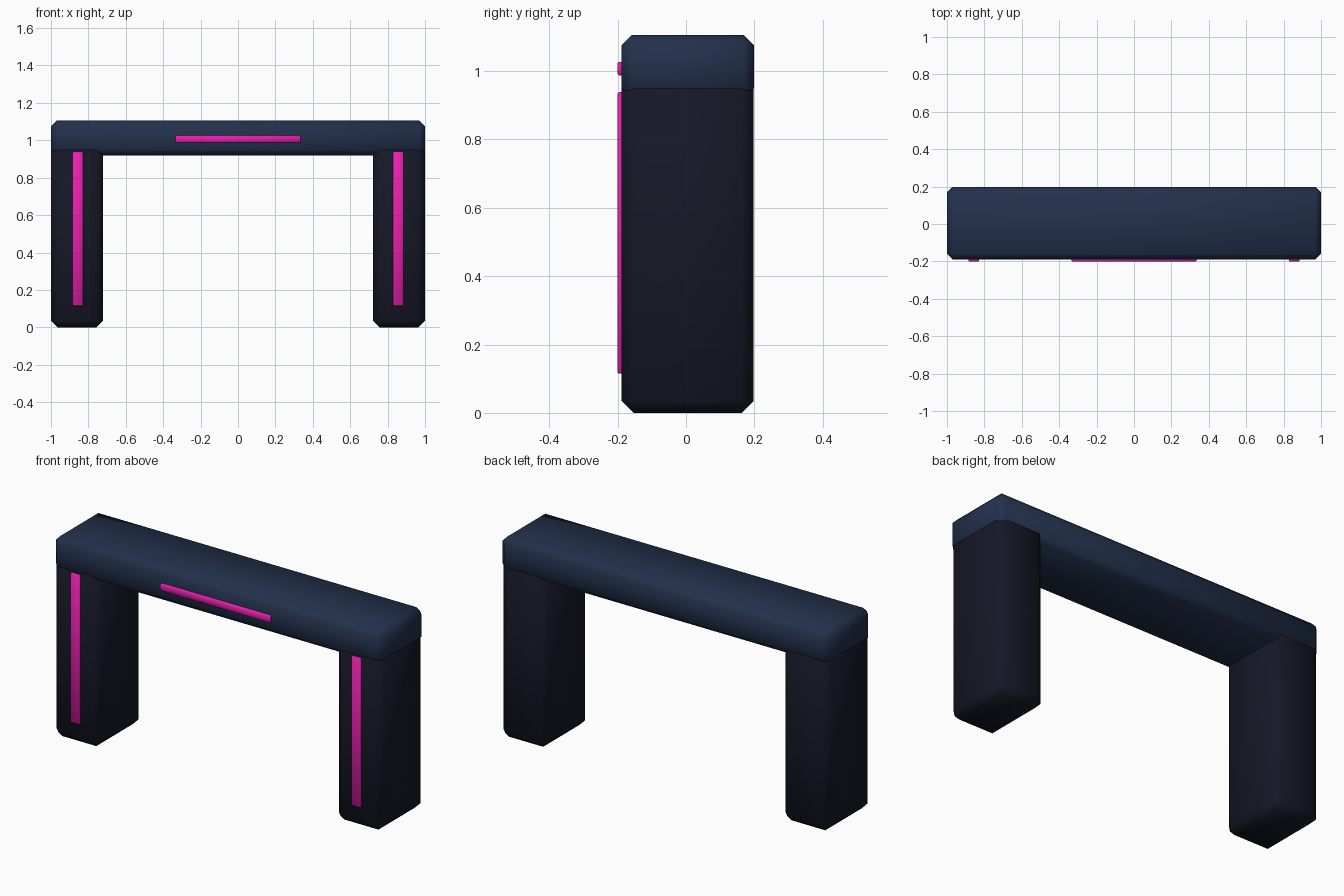
import bpy
import math

if "Cube" in bpy.data.objects:
    bpy.data.objects.remove(bpy.data.objects["Cube"])


def material(name, rgb):
    m = bpy.data.materials.new(name)
    m.diffuse_color = (*rgb, 1)
    m.use_nodes = True
    m.node_tree.nodes["Principled BSDF"].inputs["Base Color"].default_value = m.diffuse_color
    return m


NAVY = material("navy", (0.016, 0.03, 0.072))
DARK = material("near_black", (0.008, 0.009, 0.02))
PINK = material("pink", (0.8, 0.014, 0.42))


def box(name, xs, ys, zs, bevel, mat):
    """Softly shaded chamfered box from (min, max) ranges."""
    rng = (xs, ys, zs)
    bpy.ops.mesh.primitive_cube_add(size=1, location=[sum(r) / 2 for r in rng])
    ob = bpy.context.object
    ob.name = name
    ob.scale = [r[1] - r[0] for r in rng]
    bpy.ops.object.transform_apply(location=False, rotation=False, scale=True)
    mod = ob.modifiers.new("bevel", "BEVEL")
    mod.width = bevel
    mod.segments = 1
    bpy.ops.object.modifier_apply(modifier=mod.name)
    bpy.ops.object.shade_smooth_by_angle(angle=math.radians(60))
    ob.data.materials.append(mat)
    return ob


BODY_Y = (-0.189, 0.199)
STRIP_Y = (-0.201, -0.18)

# Top beam with its light strip
box("top_beam", (-1, 1), BODY_Y, (0.92, 1.105), 0.03, NAVY)
box("beam_light_strip", (-0.335, 0.335), STRIP_Y, (0.987, 1.027), 0.005, PINK)

# Legs with vertical light strips, one per side
for side, s in (("left", -1), ("right", 1)):
    def span(a, b):
        return tuple(sorted((s * a, s * b)))
    # inset by a hair so the beam surface wins where they overlap
    box(side + "_leg", span(0.722, 0.999), (BODY_Y[0] + 0.001, BODY_Y[1] - 0.001),
        (0, 1.04), 0.035, DARK)
    box(side + "_leg_light_strip", span(0.828, 0.885), STRIP_Y, (0.115, 0.938), 0.005, PINK)
